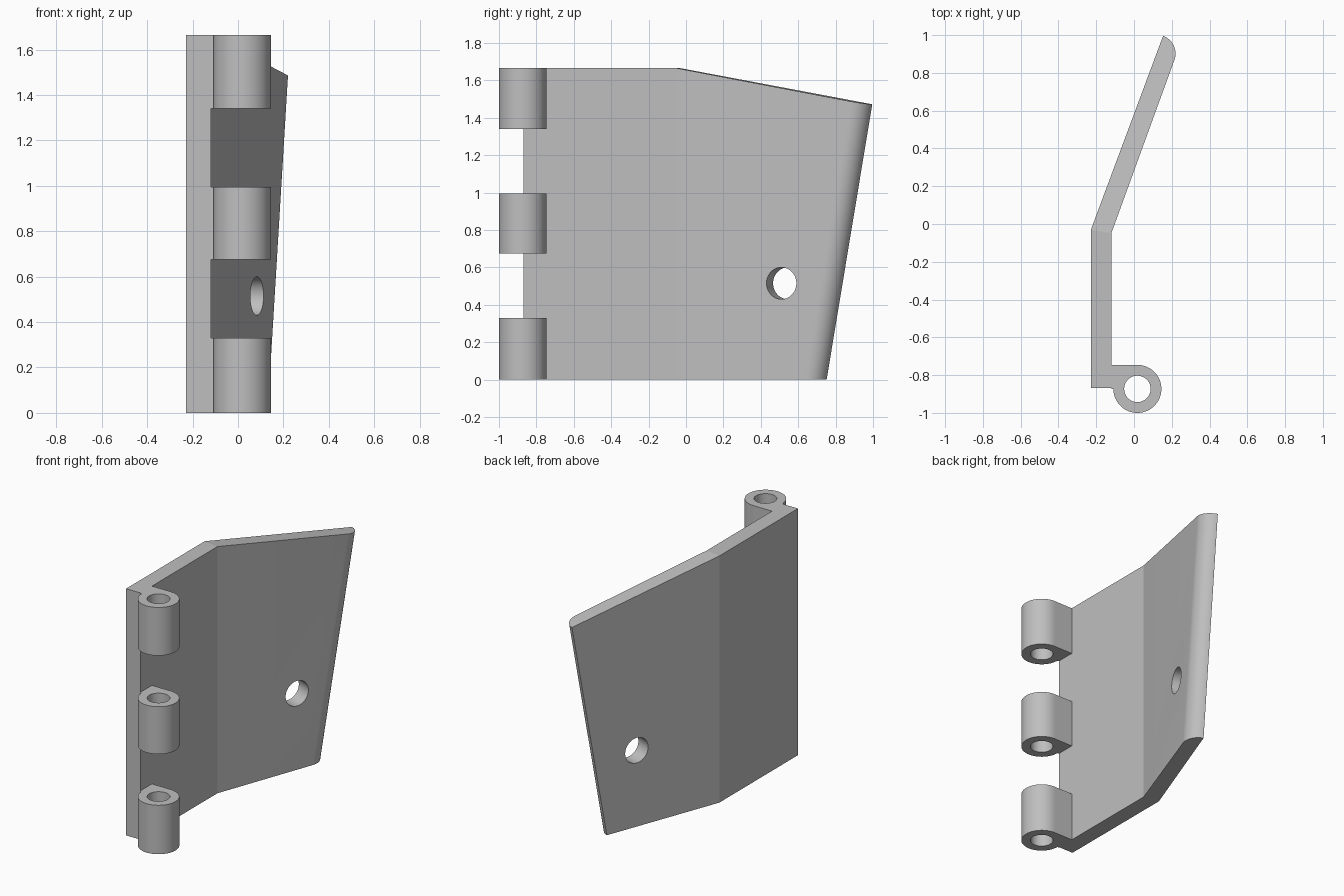
import bpy, bmesh, math
from mathutils import Vector, Matrix

if "Cube" in bpy.data.objects:
    bpy.data.objects.remove(bpy.data.objects["Cube"])

H = 1.665                      # overall height
T = 0.108                      # plate thickness
BEND = Vector((-0.228, -0.03)) # outer bend corner
A = math.radians(20)           # bend angle
TAN = math.tan(math.radians(10))
D = Vector((math.sin(A), math.cos(A)))    # along the wing
N = Vector((math.cos(A), -math.sin(A)))   # through the wing

grey = bpy.data.materials.new("plain grey")
grey.diffuse_color = (0.52, 0.52, 0.52, 1)
grey.use_nodes = True
grey.node_tree.nodes["Principled BSDF"].inputs["Base Color"].default_value = grey.diffuse_color


def make_object(name, bm):
    bmesh.ops.recalc_face_normals(bm, faces=bm.faces)
    me = bpy.data.meshes.new(name)
    bm.to_mesh(me)
    bm.free()
    me.materials.append(grey)
    ob = bpy.data.objects.new(name, me)
    bpy.context.collection.objects.link(ob)
    return ob


def activate(ob):
    bpy.ops.object.select_all(action='DESELECT')
    ob.select_set(True)
    bpy.context.view_layer.objects.active = ob


def smooth(ob):
    activate(ob)
    bpy.ops.object.shade_smooth_by_angle(angle=math.radians(9))


def wing_column(back, depth):
    """Bottom and top point of a line parallel to the slanted end."""
    s = 0.835 - back / math.cos(math.radians(10))
    z = (H - TAN * s) / (1 + TAN * TAN)
    p = BEND + D * s + N * depth
    q = BEND + D * (s + TAN * z) + N * depth
    return (p.x, p.y, 0), (q.x, q.y, z)


# Bent plate: straight flange, then a wing with a rounded, slanted end
inner_bend = (BEND.x + T, BEND.y - T * math.tan(A / 2))
flange = [inner_bend, (BEND.x + T, -0.868), (BEND.x, -0.868), tuple(BEND)]
cols = [((x, y, 0), (x, y, H)) for x, y in flange]
R = 0.1
for i in range(15):
    a = math.radians(90 * i / 14)
    depth = T - R + R * math.sin(a)
    cols.append(wing_column(R * (1 - math.cos(a)), depth))
bm = bmesh.new()
low = [bm.verts.new(c[0]) for c in cols]
top = [bm.verts.new(c[1]) for c in cols]
n = len(cols)
for i in range(n):
    j = (i + 1) % n
    bm.faces.new((low[i], low[j], top[j], top[i]))
for ring in (low, top):
    bm.faces.new(ring[:4])
    bm.faces.new([ring[0]] + ring[3:])
plate = make_object("bent_plate", bm)

# Round hole through the wing
bm = bmesh.new()
bmesh.ops.create_cone(bm, cap_ends=True, segments=64, radius1=0.085,
                      radius2=0.085, depth=0.5)
cutter = make_object("hole_cutter", bm)
c = BEND + D * 0.614 + N * (T / 2)
axis = Vector((N.x, N.y, 0))
cutter.matrix_world = (Matrix.Translation((c.x, c.y, 0.515))
                       @ axis.to_track_quat('Z', 'Y').to_matrix().to_4x4())
mod = plate.modifiers.new("hole", 'BOOLEAN')
mod.operation = 'DIFFERENCE'
mod.solver = 'EXACT'
mod.object = cutter
activate(plate)
bpy.ops.object.modifier_apply(modifier=mod.name)
bpy.data.objects.remove(cutter)
smooth(plate)


# Hinge knuckles: tube with a square web reaching the flange
def knuckle(name, z0, z1):
    cx, cy, ro, ri, web = 0.018, -0.873, 0.127, 0.07, 0.138
    bm = bmesh.new()
    rings = []
    angles = [5 * i for i in range(37)] + [180.5] + [5 * i for i in range(37, 72)]
    for deg in angles:
        a = math.radians(deg)
        co, si = math.cos(a), math.sin(a)
        x, y = ro * co, ro * si
        if 90 < deg <= 180:
            m = max(abs(co), abs(si))
            x, y = web * co / m, ro * si / m
        rings.append([bm.verts.new((cx + px, cy + py, z)) for px, py, z in
                      ((x, y, z0), (x, y, z1),
                       (ri * co, ri * si, z1), (ri * co, ri * si, z0))])
    for i, r in enumerate(rings):
        s = rings[(i + 1) % len(rings)]
        for k in range(4):
            m = (k + 1) % 4
            bm.faces.new((r[k], s[k], s[m], r[m]))
    smooth(make_object(name, bm))


for name, z0, z1 in (("lower_knuckle", 0, 0.33),
                     ("middle_knuckle", 0.675, 0.995),
                     ("upper_knuckle", 1.34, H)):
    knuckle(name, z0, z1)
